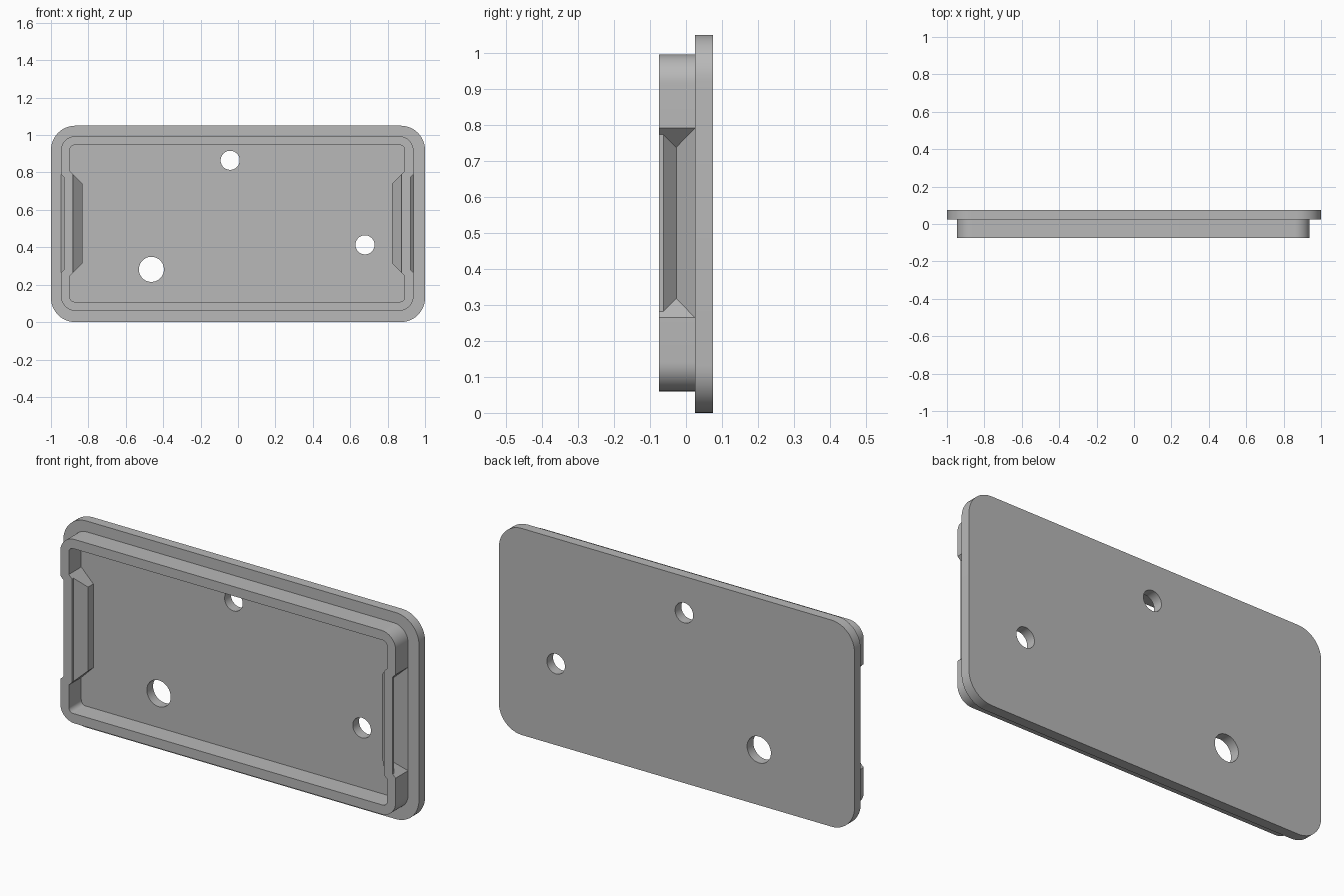
import bpy, bmesh
from math import sin, cos, pi, radians

cube = bpy.data.objects.get("Cube")
if cube:
    bpy.data.objects.remove(cube, do_unlink=True)

grey = bpy.data.materials.new("plain_grey")
grey.use_nodes = True
colour = (0.48, 0.48, 0.48, 1)
grey.diffuse_color = colour
grey.node_tree.nodes["Principled BSDF"].inputs["Base Color"].default_value = colour

MID_X, MID_Z = -0.004, 0.5275   # centre of the raised rim


def solid(name, ring_a, ring_b):
    """Closed solid between two matching rings of points."""
    bm = bmesh.new()
    a = [bm.verts.new(p) for p in ring_a]
    b = [bm.verts.new(p) for p in ring_b]
    bm.faces.new(a)
    bm.faces.new(b)
    for i in range(len(a)):
        j = (i + 1) % len(a)
        bm.faces.new((a[i], a[j], b[j], b[i]))
    bmesh.ops.recalc_face_normals(bm, faces=bm.faces)
    mesh = bpy.data.meshes.new(name)
    bm.to_mesh(mesh)
    bm.free()
    mesh.materials.append(grey)
    obj = bpy.data.objects.new(name, mesh)
    bpy.context.collection.objects.link(obj)
    return obj


def slab(name, cx, cz, half_w, half_h, radius, y0, y1, steps=12):
    """Upright rounded rectangle, or a disc when all sizes match."""
    outline = []
    for q, (sx, sz) in enumerate([(1, 1), (-1, 1), (-1, -1), (1, -1)]):
        for k in range(steps + 1):
            t = (q + k / steps) * pi / 2
            outline.append((cx + sx * (half_w - radius) + radius * cos(t),
                            cz + sz * (half_h - radius) + radius * sin(t)))
    return solid(name, [(x, y0, z) for x, z in outline],
                 [(x, y1, z) for x, z in outline])


def disc(name, cx, cz, r):
    ring = [(cx + r * cos(k * pi / 24), cz + r * sin(k * pi / 24)) for k in range(48)]
    return solid(name, [(x, 0, z) for x, z in ring], [(x, 0.1, z) for x, z in ring])


def mitred(name, side, profile, half_at_zero):
    """Bar along z whose ends slope at 45 degrees, wider toward the outside."""
    rings = [[(MID_X + side * x, y, MID_Z + s * (half_at_zero + x)) for x, y in profile]
             for s in (-1, 1)]
    return solid(name, *rings)


def combine(target, tool, operation):
    mod = target.modifiers.new(operation.lower(), "BOOLEAN")
    mod.operation = operation
    mod.solver = "EXACT"
    mod.object = tool
    bpy.context.view_layer.objects.active = target
    bpy.ops.object.modifier_apply(modifier=mod.name)
    bpy.data.objects.remove(tool, do_unlink=True)


# Raised rim: hollowed rounded block
rim = slab("rim", MID_X, MID_Z, 0.943, 0.4675, 0.08, -0.075, 0.05)
combine(rim, slab("cavity", MID_X, MID_Z, 0.895, 0.419, 0.025, -0.12, 0.12), "DIFFERENCE")

# Snap grips: bump inside each short wall, V groove outside it
bump = [(0.92, -0.075), (0.877, -0.075), (0.877, -0.064),
        (0.827, -0.0175), (0.827, 0.05), (0.92, 0.05)]
groove = [(0.97, 0.052), (0.943, 0.025), (0.89, -0.027),
          (0.926, -0.063), (0.926, -0.1), (0.97, -0.1)]
for side in (-1, 1):
    combine(rim, mitred("grip_bump", side, bump, -0.614), "UNION")
    combine(rim, mitred("grip_groove", side, groove, -0.68), "DIFFERENCE")

# Back plate joined to the rim
lid = slab("lid", 0, 0.525, 1, 0.525, 0.13, 0.025, 0.075)
combine(lid, rim, "UNION")

# Round holes through the plate
for x, z, r in [(-0.042, 0.865, 0.051), (0.679, 0.413, 0.051), (-0.463, 0.282, 0.067)]:
    combine(lid, disc("hole", x, z, r), "DIFFERENCE")

bpy.ops.object.select_all(action="DESELECT")
lid.select_set(True)
bpy.context.view_layer.objects.active = lid
bpy.ops.object.shade_smooth_by_angle(angle=radians(30))
